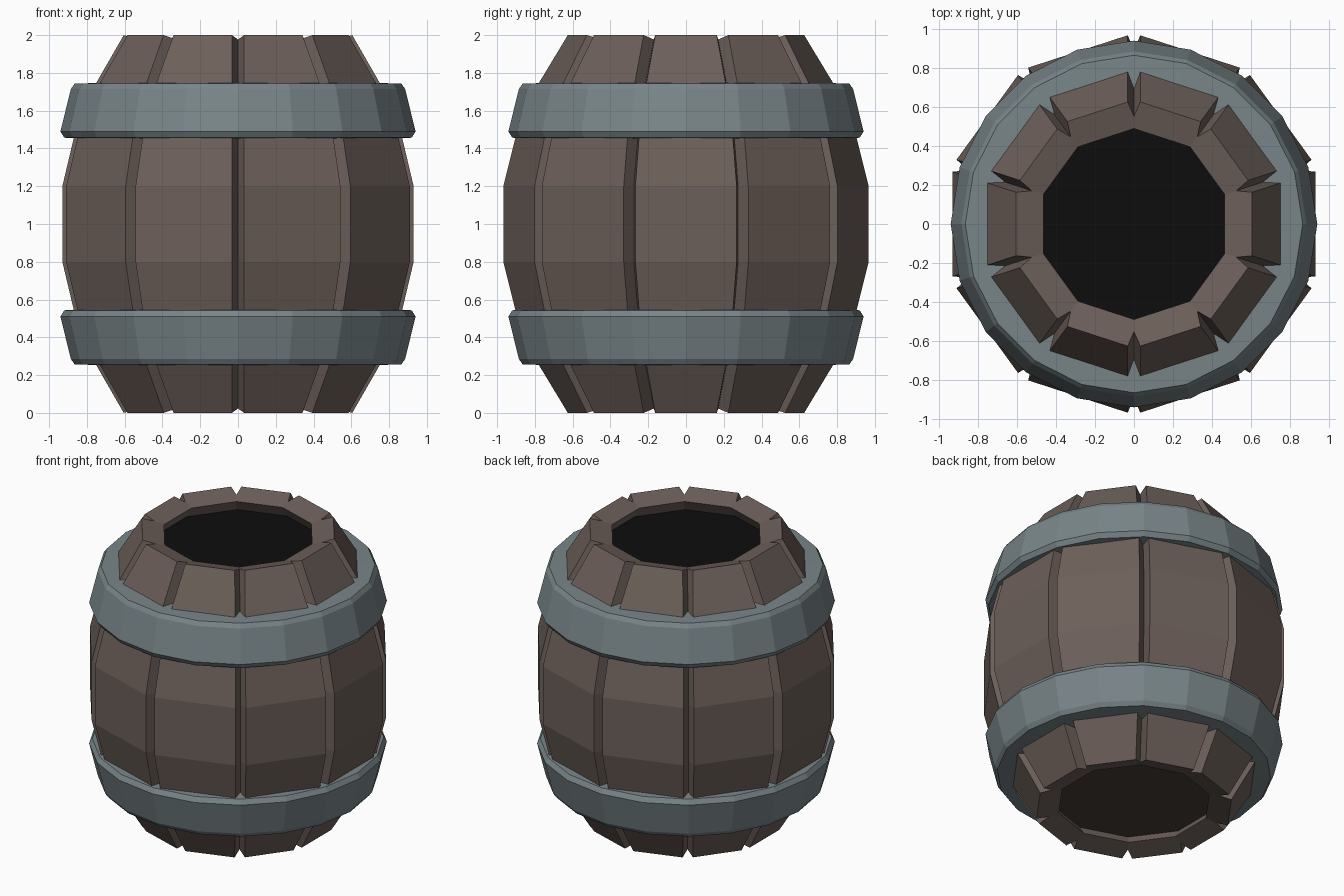
import bpy, bmesh
from math import sin, cos, tan, pi

if "Cube" in bpy.data.objects:
    bpy.data.objects.remove(bpy.data.objects["Cube"])


def material(name, rgb):
    m = bpy.data.materials.new(name)
    m.diffuse_color = (*rgb, 1)
    m.use_nodes = True
    m.node_tree.nodes["Principled BSDF"].inputs["Base Color"].default_value = m.diffuse_color
    return m


wood = material("wood", (0.15, 0.115, 0.1))
iron = material("iron", (0.19, 0.235, 0.25))
dark = material("dark", (0.004, 0.004, 0.004))
base = material("base_wood", (0.06, 0.046, 0.04))

STAVES = 10
T = tan(pi / STAVES)


def loft(name, rings, mat, closed=False):
    """Skin equal-length rings of points; cap the ends or close the loop."""
    bm = bmesh.new()
    rows = [[bm.verts.new(p) for p in ring] for ring in rings]
    n = len(rows[0])
    pairs = list(zip(rows, rows[1:])) + ([(rows[-1], rows[0])] if closed else [])
    for a, b in pairs:
        for i in range(n):
            j = (i + 1) % n
            bm.faces.new((a[i], a[j], b[j], b[i]))
    if not closed:
        bm.faces.new(rows[0])
        bm.faces.new(rows[-1])
    bmesh.ops.recalc_face_normals(bm, faces=bm.faces)
    me = bpy.data.meshes.new(name)
    bm.to_mesh(me)
    bm.free()
    me.materials.append(mat)
    ob = bpy.data.objects.new(name, me)
    bpy.context.collection.objects.link(ob)
    return ob


def circle(r, z, n, turn=0.0):
    return [(r * cos(2 * pi * i / n + turn), r * sin(2 * pi * i / n + turn), z)
            for i in range(n)]


# staves: outer radius and height, inner radius and height, V-grooved edges
levels = [(0.605, 0.0, 0.465, 0.04), (0.835, 0.4, 0.70, 0.43), (0.93, 0.8, 0.79, 0.8)]
levels += [(r, 2 - z, ri, 2 - zi) for r, z, ri, zi in reversed(levels)]
CHAMFER, GROOVE = 0.034, 0.08


def stave_ring(r, z, ri, zi):
    rg = r - GROOVE
    zg = z + (zi - z) * GROOVE / (r - ri)
    half = [(r, r * T - CHAMFER, z), (rg, rg * T, zg), (ri, ri * T, zi)]
    return [(x, -y, h) for x, y, h in reversed(half)] + half


for k in range(STAVES):
    stave = loft(f"stave_{k + 1}", [stave_ring(*lv) for lv in levels], wood)
    stave.rotation_euler.z = 2 * pi * k / STAVES

# iron hoops, the lower one mirrored from the upper
hoop = [(0.80, 1.45), (0.92, 1.457), (0.94, 1.49), (0.885, 1.715), (0.865, 1.743), (0.70, 1.748)]
for name, flip in (("upper_hoop", False), ("lower_hoop", True)):
    loft(name, [circle(r, 2 - z if flip else z, 20) for r, z in hoop], iron, closed=True)

# recessed dark opening and base board
loft("dark_opening", [circle(0.58, z, STAVES, pi / STAVES) for z in (1.86, 1.88)], dark)
loft("base_board", [circle(0.58, z, STAVES, pi / STAVES) for z in (0.10, 0.13)], base)
